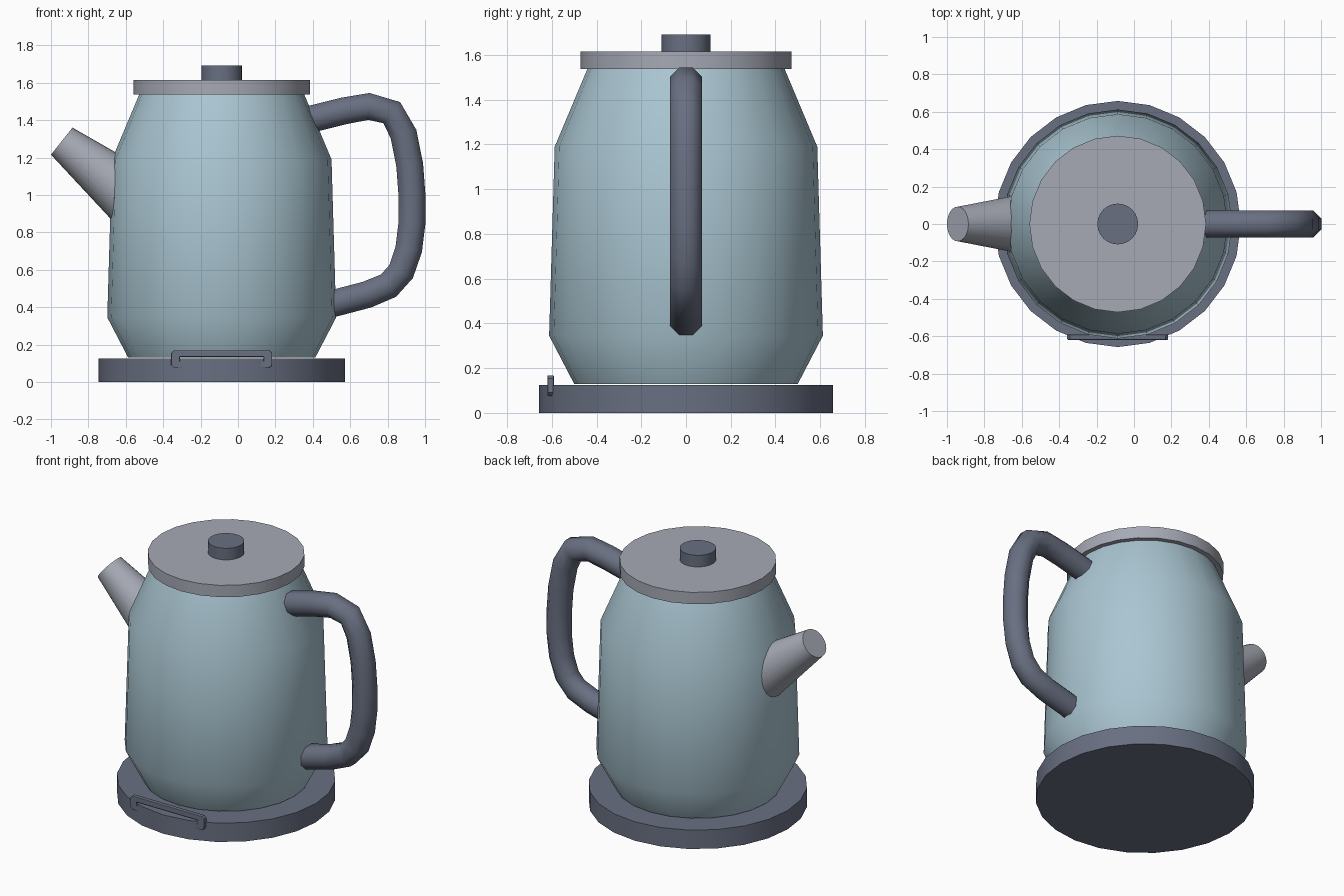
import bpy, bmesh, math
from mathutils import Vector

if "Cube" in bpy.data.objects:
    bpy.data.objects.remove(bpy.data.objects["Cube"])

CX = -0.087   # axis of the round parts
SIDES = 24


def material(name, rgb):
    m = bpy.data.materials.new(name)
    m.diffuse_color = (*rgb, 1)
    m.use_nodes = True
    m.node_tree.nodes["Principled BSDF"].inputs["Base Color"].default_value = m.diffuse_color
    return m


BLUE = material("pale_blue", (0.40, 0.56, 0.64))
DARK = material("slate", (0.14, 0.16, 0.22))
LIGHT = material("light_grey", (0.38, 0.40, 0.46))


def finish(ob, mat, angle=30):
    ob.data.materials.clear()
    ob.data.materials.append(mat)
    bpy.ops.object.select_all(action='DESELECT')
    ob.select_set(True)
    bpy.context.view_layer.objects.active = ob
    bpy.ops.object.shade_smooth_by_angle(angle=math.radians(angle))


def skin(name, rings, mat, angle=30):
    """Bridge a row of equal rings and cap both ends."""
    bm = bmesh.new()
    loops = [[bm.verts.new(p) for p in ring] for ring in rings]
    for a, b in zip(loops, loops[1:]):
        n = len(a)
        for i in range(n):
            bm.faces.new((a[i], a[(i + 1) % n], b[(i + 1) % n], b[i]))
    bm.faces.new(loops[0])
    bm.faces.new(loops[-1])
    bmesh.ops.recalc_face_normals(bm, faces=bm.faces)
    me = bpy.data.meshes.new(name)
    bm.to_mesh(me)
    bm.free()
    ob = bpy.data.objects.new(name, me)
    bpy.context.collection.objects.link(ob)
    finish(ob, mat, angle)


def ring(centre, u, v, r, n, offset=0.0):
    angles = [2 * math.pi * i / n + offset for i in range(n)]
    return [centre + u * (r * math.cos(a)) + v * (r * math.sin(a)) for a in angles]


X, Y, Z = Vector((1, 0, 0)), Vector((0, 1, 0)), Vector((0, 0, 1))


def lathe(name, profile, mat):
    skin(name, [ring(Vector((CX, 0, z)), X, Y, r, SIDES) for r, z in profile], mat)


# round parts on the main axis
lathe("power_base", [(0.658, 0), (0.658, 0.125)], DARK)
lathe("body", [(0.50, 0.13), (0.612, 0.345), (0.587, 1.19), (0.44, 1.54)], BLUE)
lathe("lid", [(0.472, 1.537), (0.472, 1.615)], LIGHT)
lathe("lid_knob", [(0.109, 1.61), (0.109, 1.692)], DARK)

# tapered spout
tip = Vector((-0.9425, 0, 1.2875))
axis = Vector((0.783, 0, -0.621)).normalized()
side = axis.cross(Y)
skin("spout", [ring(tip, side, Y, 0.0925, SIDES),
               ring(tip + axis * 0.49, side, Y, 0.167, SIDES)], LIGHT)

# handle: octagonal tube along a path in the xz plane
path = [Vector((x, 0, z)) for x, z in [
    (0.39, 1.405), (0.57, 1.45), (0.70, 1.473), (0.822, 1.44), (0.885, 1.325),
    (0.918, 1.16), (0.93, 1.0), (0.93, 0.85), (0.913, 0.71), (0.872, 0.59),
    (0.805, 0.515), (0.69, 0.467), (0.50, 0.417)]]
rings = []
for i, p in enumerate(path):
    t = (path[min(i + 1, len(path) - 1)] - path[max(i - 1, 0)]).normalized()
    rings.append(ring(p, t.cross(Y), Y, 0.075, 8, math.pi / 8))
    k = 0.075 / (0.075 * math.cos(math.pi / 8))
    rings[-1] = [p + (q - p) * k * 0.96 for q in rings[-1]]
skin("handle", rings, DARK, 50)

# slim open frame set into the front of the base
cu = bpy.data.curves.new("base_frame", 'CURVE')
cu.dimensions = '2D'
cu.fill_mode = 'BOTH'
cu.extrude = 0.010
cu.bevel_depth = 0.004
cu.bevel_resolution = 1
for hw, hh, c in [(0.266, 0.042, 0.012), (0.228, 0.016, 0.004)]:
    corners = [(hw - c, -hh), (hw, c - hh), (hw, hh - c), (hw - c, hh),
               (c - hw, hh), (-hw, hh - c), (-hw, c - hh), (c - hw, -hh)]
    sp = cu.splines.new('POLY')
    sp.points.add(len(corners) - 1)
    for pt, (x, y) in zip(sp.points, corners):
        pt.co = (x, y, 0, 1)
    sp.use_cyclic_u = True
frame = bpy.data.objects.new("base_frame", cu)
bpy.context.collection.objects.link(frame)
frame.location = (CX, -0.605, 0.122)
frame.rotation_euler = (math.pi / 2, 0, 0)
bpy.ops.object.select_all(action='DESELECT')
frame.select_set(True)
bpy.context.view_layer.objects.active = frame
bpy.ops.object.convert(target='MESH')
finish(bpy.context.view_layer.objects.active, DARK)
